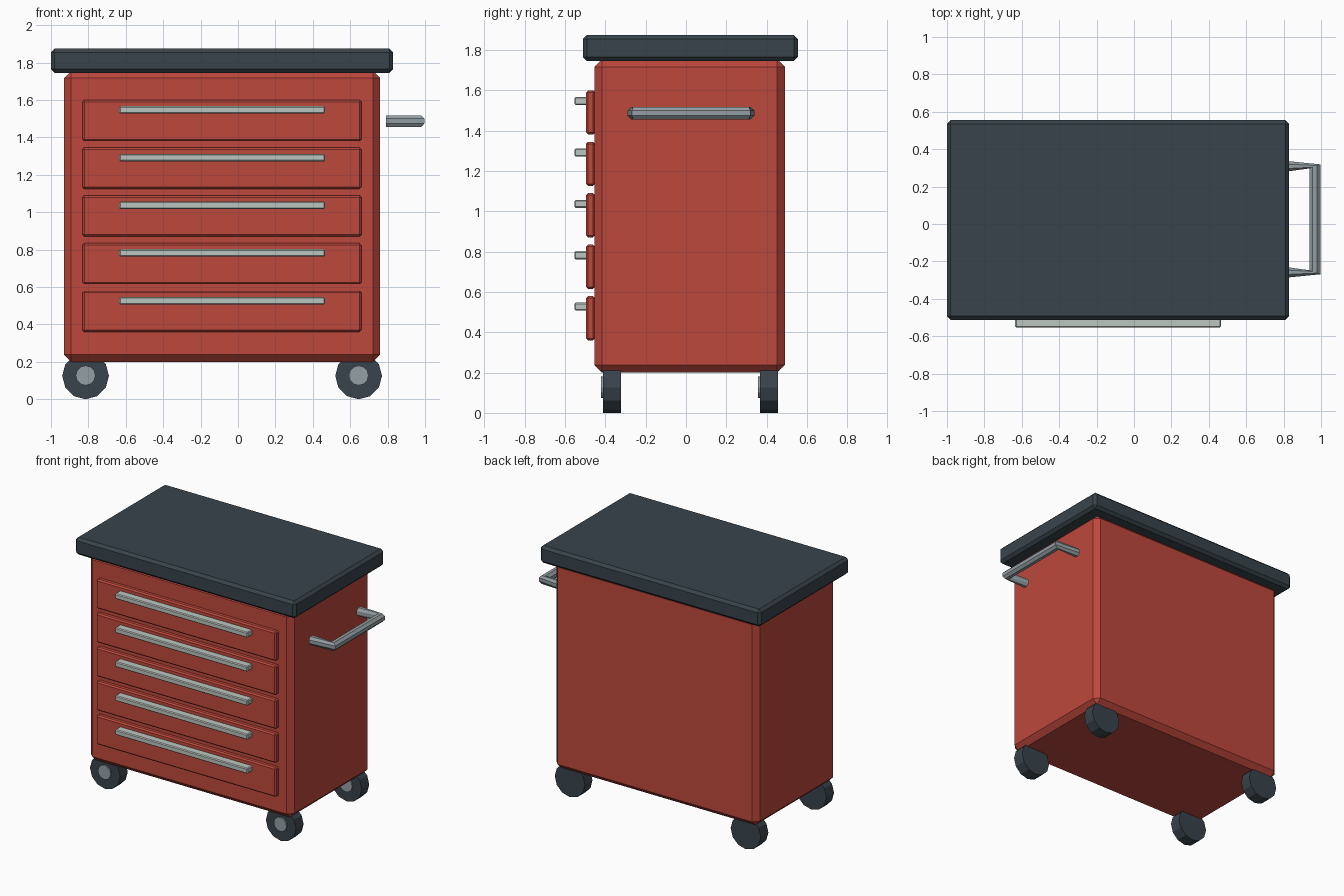
import bpy, bmesh, math
from mathutils import Matrix, Vector

if "Cube" in bpy.data.objects:
    bpy.data.objects.remove(bpy.data.objects["Cube"], do_unlink=True)


def material(name, srgb):
    rgb = [((c / 255 + 0.055) / 1.055) ** 2.4 for c in srgb]
    m = bpy.data.materials.new(name)
    m.use_nodes = True
    m.diffuse_color = (*rgb, 1)
    m.node_tree.nodes["Principled BSDF"].inputs["Base Color"].default_value = (*rgb, 1)
    return m


RED = material("red paint", (190, 72, 60))
DARK = material("dark slate", (56, 68, 75))
STEEL = material("grey steel", (148, 160, 165))
PALE = material("pale metal", (187, 198, 191))


def finish(name, bm, mat):
    bmesh.ops.recalc_face_normals(bm, faces=bm.faces)
    mesh = bpy.data.meshes.new(name)
    bm.to_mesh(mesh)
    bm.free()
    mesh.materials.append(mat)
    ob = bpy.data.objects.new(name, mesh)
    bpy.context.collection.objects.link(ob)
    return ob


def box(name, x, y, z, bevel, mat):
    """Chamfered box from (low, high) ranges."""
    bm = bmesh.new()
    bmesh.ops.create_cube(bm, size=1)
    for v in bm.verts:
        v.co = [r[0] + (c + 0.5) * (r[1] - r[0]) for c, r in zip(v.co, (x, y, z))]
    ob = finish(name, bm, mat)
    mod = ob.modifiers.new("chamfer", "BEVEL")
    mod.width = bevel
    mod.segments = 1


def disc(name, x, y, z, radius, mat):
    """Twelve-sided disc with its axle along y."""
    bm = bmesh.new()
    bmesh.ops.create_cone(bm, cap_ends=True, segments=12, radius1=radius,
                          radius2=radius, depth=y[1] - y[0])
    bmesh.ops.transform(bm, verts=bm.verts, matrix=Matrix.Translation(
        (x, sum(y) / 2, z)) @ Matrix.Rotation(math.pi / 2, 4, "X"))
    finish(name, bm, mat)


def tube(name, points, angles, radius, mat):
    """Eight-sided tube; each ring is turned about z by its own angle."""
    bm = bmesh.new()
    rings = []
    for p, turn in zip(points, angles):
        side = Vector((math.cos(turn), math.sin(turn), 0))
        ring = []
        for i in range(8):
            a = (i + 0.5) * math.pi / 4
            ring.append(bm.verts.new(Vector(p) + radius * (
                side * math.cos(a) + Vector((0, 0, math.sin(a))))))
        rings.append(ring)
    for a, b in zip(rings, rings[1:]):
        for i in range(8):
            j = (i + 1) % 8
            bm.faces.new((a[i], a[j], b[j], b[i]))
    bm.faces.new(rings[0])
    bm.faces.new(rings[-1])
    finish(name, bm, mat)


# Cabinet and worktop
box("cabinet", (-0.93, 0.76), (-0.455, 0.49), (0.2, 1.755), 0.038, RED)
box("worktop", (-1, 0.83), (-0.512, 0.555), (1.745, 1.875), 0.02, DARK)

# Drawers with bar pulls
for i in range(5):
    z = 0.36 + i * 0.255
    box(f"drawer_{i + 1}", (-0.832, 0.66), (-0.495, -0.452), (z, z + 0.22), 0.01, RED)
    box(f"drawer_pull_{i + 1}", (-0.635, 0.465), (-0.553, -0.49),
        (z + 0.147, z + 0.187), 0.006, PALE)

# Push handle on the left side
mid, half, tilt = 0.025, 0.283, math.radians(20)
ends = [(0.79, mid - half), (0.967, mid - half), (0.967, mid + half), (0.79, mid + half)]
tube("push_handle", [(x, y, 1.487) for x, y in ends],
     [-math.pi / 2, -tilt, tilt, math.pi / 2], 0.034, STEEL)

# Casters with a hub on the front face
for side, x in (("right", -0.815), ("left", 0.645)):
    for row, y in (("front", -0.412), ("back", 0.366)):
        disc(f"{row}_{side}_wheel", x, (y, y + 0.09), 0.125, 0.125, DARK)
        disc(f"{row}_{side}_hub", x, (y - 0.01, y + 0.03), 0.127, 0.053, STEEL)
